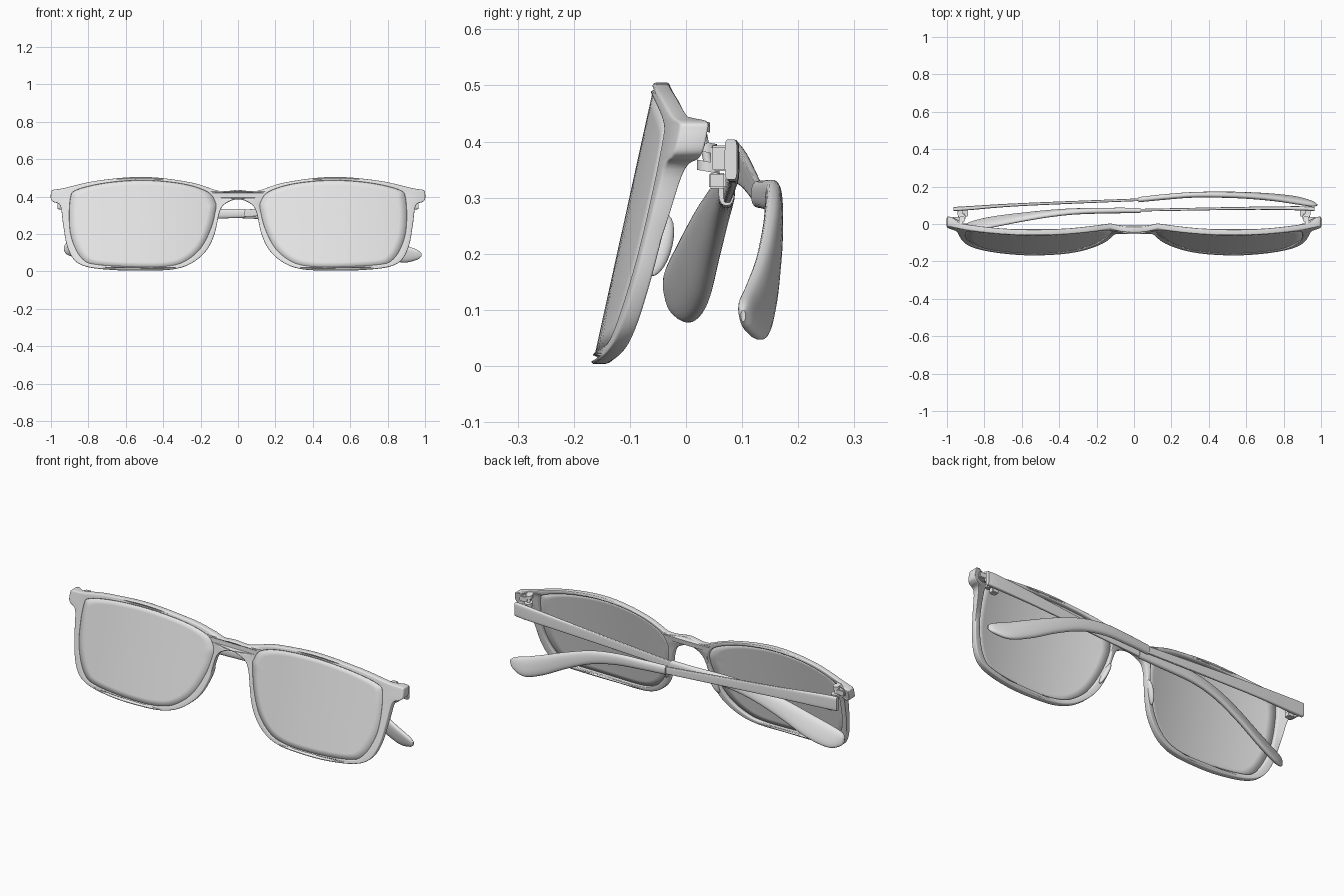
import bpy, bmesh, math
from mathutils import Vector

if "Cube" in bpy.data.objects:
    bpy.data.objects.remove(bpy.data.objects["Cube"])

grey = bpy.data.materials.new("light grey")
grey.use_nodes = True
grey.diffuse_color = (0.8, 0.8, 0.8, 1)
grey.node_tree.nodes["Principled BSDF"].inputs["Base Color"].default_value = (0.8, 0.8, 0.8, 1)


def spline(pts, closed=False, steps=5):
    """Catmull-Rom samples through points of any dimension."""
    n = len(pts)
    at = lambda i: pts[i % n] if closed else pts[max(0, min(n - 1, i))]
    out = []
    for i in range(n if closed else n - 1):
        for k in range(steps):
            t = k / steps
            out.append([0.5 * (2 * b + (c - a) * t + (2 * a - 5 * b + 4 * c - d) * t * t
                               + (3 * b - a - 3 * c + d) * t ** 3)
                        for a, b, c, d in zip(at(i - 1), at(i), at(i + 1), at(i + 2))])
    return out if closed else out + [list(pts[-1])]


def add(name, mesh):
    ob = bpy.data.objects.new(name, mesh)
    bpy.context.scene.collection.objects.link(ob)
    mesh.materials.clear()
    mesh.materials.append(grey)
    bpy.ops.object.select_all(action='DESELECT')
    ob.select_set(True)
    bpy.context.view_layer.objects.active = ob
    bpy.ops.object.shade_smooth_by_angle(angle=math.radians(40))
    return ob


def finish(name, bm):
    bmesh.ops.recalc_face_normals(bm, faces=bm.faces)
    mesh = bpy.data.meshes.new(name)
    bm.to_mesh(mesh)
    bm.free()
    return add(name, mesh)


def bridge(bm, rings):
    for a, b in zip(rings, rings[1:]):
        for i in range(len(a)):
            j = (i + 1) % len(a)
            bm.faces.new((a[i], a[j], b[j], b[i]))


def front_y(x, z):
    """Tilted and wrapped surface that the front follows."""
    x = abs(x)
    if x < 0.12:
        bow = 0.03 + 0.02 * (x / 0.12) ** 2
    else:
        bow = 0.06 * ((x - 0.53) / 0.45) ** 2
    return -0.155 + 0.22 * z + bow


# Front frame: one outline with two lens openings
half = [(0, .435), (.1, .43), (.25, .475), (.5, .505), (.75, .485), (.93, .445), (.99, .435),
        (1, .42), (1, .385), (.985, .37), (.95, .35), (.935, .25), (.915, .14), (.875, .06),
        (.8, .022), (.65, .006), (.5, .004), (.35, .01), (.25, .042), (.17, .11), (.125, .2),
        (.1, .31), (.07, .36), (0, .385)]
hole = [(.122, .37), (.165, .425), (.3, .467), (.5, .485), (.7, .472), (.86, .435), (.895, .39),
        (.9, .25), (.88, .15), (.83, .065), (.75, .036), (.5, .024), (.35, .032), (.265, .065),
        (.195, .13), (.145, .23), (.122, .32)]
outline = half + [(-x, z) for x, z in reversed(half[1:-1])]
mirror = lambda pts: [(-x, z) for x, z in pts]

curve = bpy.data.curves.new("frame_outline", 'CURVE')
curve.dimensions = '2D'
curve.fill_mode = 'BOTH'
curve.extrude, curve.bevel_depth, curve.offset = 0.01, 0.005, -0.005
curve.bevel_resolution = 2
for loop in (outline, hole, mirror(hole)):
    pts = spline(loop, True)
    sp = curve.splines.new('POLY')
    sp.points.add(len(pts) - 1)
    for p, (x, z) in zip(sp.points, pts):
        p.co = (x, z, 0, 1)
    sp.use_cyclic_u = True
temp = bpy.data.objects.new("frame_outline", curve)
bpy.context.scene.collection.objects.link(temp)
bpy.context.view_layer.update()
mesh = bpy.data.meshes.new_from_object(temp.evaluated_get(bpy.context.evaluated_depsgraph_get()))
bpy.data.objects.remove(temp)
bm = bmesh.new()
bm.from_mesh(mesh)
bmesh.ops.remove_doubles(bm, verts=bm.verts, dist=0.00005)
for v in bm.verts:
    x, z, depth = v.co
    if depth > 0:  # end pieces are deeper at the back
        depth += 0.022 * max(0, min(1, (abs(x) - 0.93) / 0.04))
    v.co = (x, front_y(x, z) + depth, z)
finish("front_frame", bm)

# Lenses: concentric rings laid on the front surface
for side, s in (("left", 1), ("right", -1)):
    bm = bmesh.new()
    loop = spline(hole, True)
    rings = []
    for k in range(9):
        f = 1.008 * (1 - k / 9)
        ring = [(0.51 + (x - 0.51) * f, 0.26 + (z - 0.26) * f) for x, z in loop]
        rings.append([bm.verts.new((s * x, front_y(x, z) - 0.008, z)) for x, z in ring])
    bridge(bm, rings)
    bm.faces.new(rings[-1])
    bmesh.ops.recalc_face_normals(bm, faces=bm.faces)
    lens = finish(side + "_lens", bm)
    solid = lens.modifiers.new("thickness", 'SOLIDIFY')
    solid.thickness, solid.offset = 0.008, 0

# Nose pads
for side, s in (("left", 1), ("right", -1)):
    bm = bmesh.new()
    bmesh.ops.create_uvsphere(bm, u_segments=20, v_segments=12, radius=1)
    for v in bm.verts:
        x, y, z = v.co
        v.co = (s * (0.137 + 0.014 * x - 0.02 * z), -0.048 + 0.024 * y + 0.012 * z, 0.215 + 0.055 * z)
    finish(side + "_nose_pad", bm)


def arm_part(name, s, sections, power):
    """Loft sections (x, y, z, half thickness, half height, lean) along x."""
    bm = bmesh.new()
    rings = []
    for x, y, z, t, h, lean in spline(sections, steps=6):
        ring = []
        for i in range(24):
            a = math.tau * (i + 0.5) / 24
            c, d = math.cos(a), math.sin(a)
            c = math.copysign(abs(c) ** power, c)
            d = math.copysign(abs(d) ** power, d)
            ring.append(bm.verts.new((s * x, y + t * c - lean * d, z + h * d)))
        rings.append(ring)
    bridge(bm, rings)
    bm.faces.new(rings[0])
    bm.faces.new(rings[-1])
    finish(name, bm)


# Folded arms: thin bar plus a curved paddle tip
arm_part("left_arm", 1, [(.965, .08, .368, .011, .036, 0), (.88, .084, .364, .011, .036, 0),
                         (.6, .084, .348, .008, .029, 0), (.03, .074, .31, .007, .019, 0)], 0.4)
arm_part("left_arm_tip", 1, [(.035, .072, .31, .014, .024, 0), (-.1, .072, .308, .015, .026, 0),
                             (-.3, .068, .305, .016, .03, .003), (-.45, .056, .28, .017, .035, .008),
                             (-.6, .036, .23, .018, .045, .014), (-.75, .012, .165, .019, .054, .02),
                             (-.86, -.01, .128, .018, .05, .018), (-.915, -.025, .122, .013, .032, .008),
                             (-.93, -.03, .122, .004, .01, 0)], 0.8)
arm_part("right_arm", -1, [(.965, .08, .368, .011, .036, 0), (.88, .085, .364, .011, .036, 0),
                           (.6, .104, .348, .008, .029, 0), (-.03, .13, .305, .007, .019, 0)], 0.4)
arm_part("right_arm_tip", -1, [(-.025, .13, .306, .014, .024, 0), (-.15, .143, .305, .015, .026, 0),
                               (-.3, .155, .3, .015, .03, 0), (-.45, .157, .272, .016, .035, .002),
                               (-.6, .153, .215, .017, .043, .004), (-.75, .142, .145, .018, .052, .007),
                               (-.87, .126, .098, .018, .05, .01), (-.95, .109, .089, .014, .03, .006),
                               (-.98, .102, .089, .004, .01, 0)], 0.8)


def box(name, centre, size):
    bm = bmesh.new()
    bmesh.ops.create_cube(bm, size=1)
    for v in bm.verts:
        v.co = Vector(centre) + Vector([a * b for a, b in zip(v.co, size)])
    bmesh.ops.bevel(bm, geom=bm.edges[:], offset=0.003, segments=2, affect='EDGES')
    finish(name, bm)


# Hinges: stacked knuckles on a slanted pin, with lugs to frame and arm
for side, s in (("left", 1), ("right", -1)):
    for i, (y, z, r) in enumerate([(.026, .428, .017), (.035, .39, .02), (.04, .355, .02)]):
        bm = bmesh.new()
        bmesh.ops.create_cone(bm, cap_ends=True, segments=20, radius1=r, radius2=r, depth=0.018)
        for v in bm.verts:
            v.co += Vector((s * 0.92, y, z - 0.18 * v.co.y))
        finish(f"{side}_hinge_knuckle_{i + 1}", bm)
    bm = bmesh.new()
    bmesh.ops.create_cone(bm, cap_ends=True, segments=14, radius1=.008, radius2=.008, depth=.08)
    for v in bm.verts:
        v.co += Vector((s * 0.92, 0.034 - 0.18 * v.co.z, 0.39))
    finish(side + "_hinge_pin", bm)
    box(side + "_frame_lug", (s * 0.948, .02, .408), (.05, .034, .03))
    box(side + "_arm_lug", (s * 0.928, .062, .37), (.03, .036, .045))
    box(side + "_hinge_stop", (s * 0.905, .056, .33), (.035, .03, .028))
